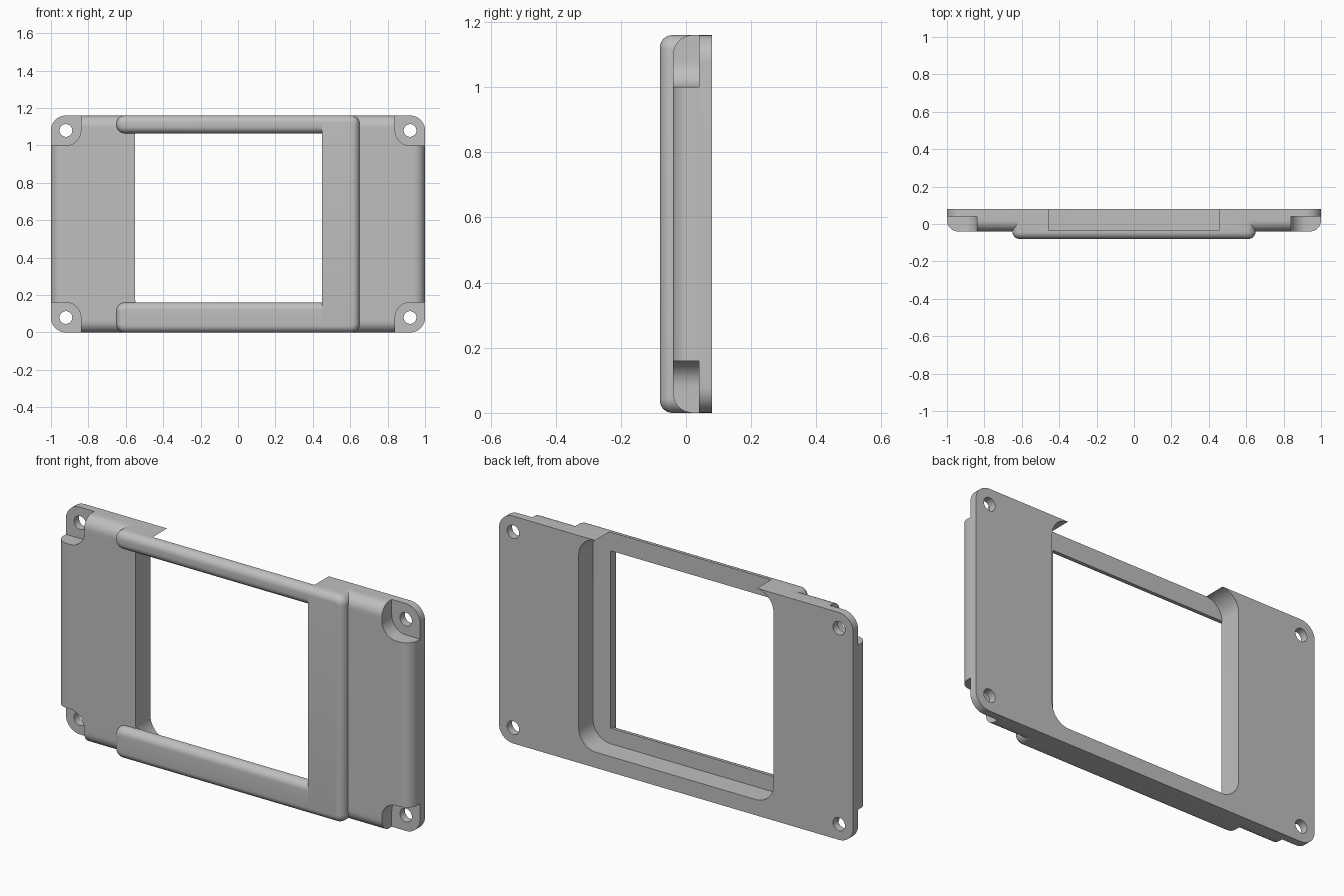
import bpy, bmesh, math

cube = bpy.data.objects.get("Cube")
if cube:
    bpy.data.objects.remove(cube, do_unlink=True)

grey = bpy.data.materials.new("plain_grey")
grey.use_nodes = True
COLOUR = (0.52, 0.52, 0.52, 1)
grey.diffuse_color = COLOUR
grey.node_tree.nodes["Principled BSDF"].inputs["Base Color"].default_value = COLOUR

W, H = 1.0, 1.16
FRONT, BACK = -0.04, 0.08
BEZEL_FRONT, POCKET_FLOOR = -0.08, -0.035
BEZEL_X, WINDOW_X = 0.65, 0.45


def rounded_rect(x0, x1, z0, z1, radii, steps=10):
    """Outline with a radius for each corner: low-left, low-right, top-right, top-left."""
    corners = [(x0, z0, 1, 1), (x1, z0, -1, 1), (x1, z1, -1, -1), (x0, z1, 1, -1)]
    points = []
    for i, ((x, z, sx, sz), r) in enumerate(zip(corners, radii)):
        if r == 0:
            points.append((x, z))
            continue
        for k in range(steps + 1):
            a = math.pi + (i + k / steps) * math.pi / 2
            points.append((x + sx * r + r * math.cos(a), z + sz * r + r * math.sin(a)))
    return points


def slab(name, outline, y0, y1, fillet=0, flat_x=None):
    """Extrude an outline from y0 to y1 and fillet its front rim, except along flat_x."""
    bm = bmesh.new()
    face = bm.faces.new([bm.verts.new((x, y0, z)) for x, z in outline])
    ext = bmesh.ops.extrude_face_region(bm, geom=[face], use_keep_orig=True)
    for v in ext["geom"]:
        if isinstance(v, bmesh.types.BMVert):
            v.co.y = y1
    bmesh.ops.recalc_face_normals(bm, faces=bm.faces)
    if fillet:
        def is_flat(v):
            return flat_x is not None and abs(v.co.x - flat_x) < 1e-4
        rim = [e for e in bm.edges
               if all(abs(v.co.y - y0) < 1e-5 for v in e.verts)
               and not all(is_flat(v) for v in e.verts)]
        bmesh.ops.bevel(bm, geom=rim, offset=fillet, offset_type='OFFSET',
                        segments=8, profile=0.5, affect='EDGES')
        bmesh.ops.recalc_face_normals(bm, faces=bm.faces)
    mesh = bpy.data.meshes.new(name)
    bm.to_mesh(mesh)
    bm.free()
    mesh.materials.append(grey)
    obj = bpy.data.objects.new(name, mesh)
    bpy.context.collection.objects.link(obj)
    return obj


def finish(obj, cutters):
    """Cut the part, then shade it smooth with sharp edges kept."""
    bpy.ops.object.select_all(action='DESELECT')
    obj.select_set(True)
    bpy.context.view_layer.objects.active = obj
    for cutter in cutters:
        mod = obj.modifiers.new("cut", 'BOOLEAN')
        mod.operation, mod.solver, mod.object = 'DIFFERENCE', 'EXACT', cutter
        bpy.ops.object.modifier_apply(modifier=mod.name)
    bpy.ops.object.shade_smooth_by_angle(angle=math.radians(30))


# Cutters: rear pocket, corner recesses and screw holes
pocket = rounded_rect(-0.55, 0.55, 0.08, H + 0.0005, [0.1] * 4)
through = slab("pocket_through_cutter", pocket, -0.5, 0.5)
pocket_cut = slab("pocket_cutter", pocket, POCKET_FLOOR, 0.5)
plate_cutters = [through]
for i, (sx, sz) in enumerate([(1, 1), (-1, 1), (-1, -1), (1, -1)]):
    xs = sorted((sx * 0.84, sx * 1.2))
    zs = sorted((H / 2 + sz * 0.42, H / 2 + sz * 0.8))
    radii = [0.08 if k == i else 0 for k in range(4)]
    plate_cutters.append(slab("recess_cutter", rounded_rect(*xs, *zs, radii), -0.5, 0.04))
    hx, hz, r = sx * 0.92, H / 2 + sz * 0.5, 0.034
    hole = rounded_rect(hx - r, hx + r, hz - r, hz + r, [r * 0.9999] * 4, 8)
    plate_cutters.append(slab("hole_cutter", hole, -0.5, 0.5))

# Mounting plate
plate = slab("mounting_plate", rounded_rect(-W, W, 0, H, [0.08] * 4), FRONT, BACK, 0.06)
finish(plate, plate_cutters)

# Raised three-sided bezel: two arms and the bar that joins them
END = 0.045
for name, z0, z1 in [("lower_arm", 0, 0.16), ("upper_arm", 1.065, H)]:
    arm = slab(name, rounded_rect(-BEZEL_X, WINDOW_X, z0, z1, [END, 0, 0, END]),
               BEZEL_FRONT, 0.02, 0.038, flat_x=WINDOW_X)
    finish(arm, [pocket_cut])
bar = slab("side_bar", rounded_rect(WINDOW_X, BEZEL_X, 0, H, [0, END, END, 0]),
           BEZEL_FRONT, 0.02, 0.038, flat_x=WINDOW_X)
finish(bar, [pocket_cut])

for cutter in plate_cutters + [pocket_cut]:
    bpy.data.objects.remove(cutter, do_unlink=True)
